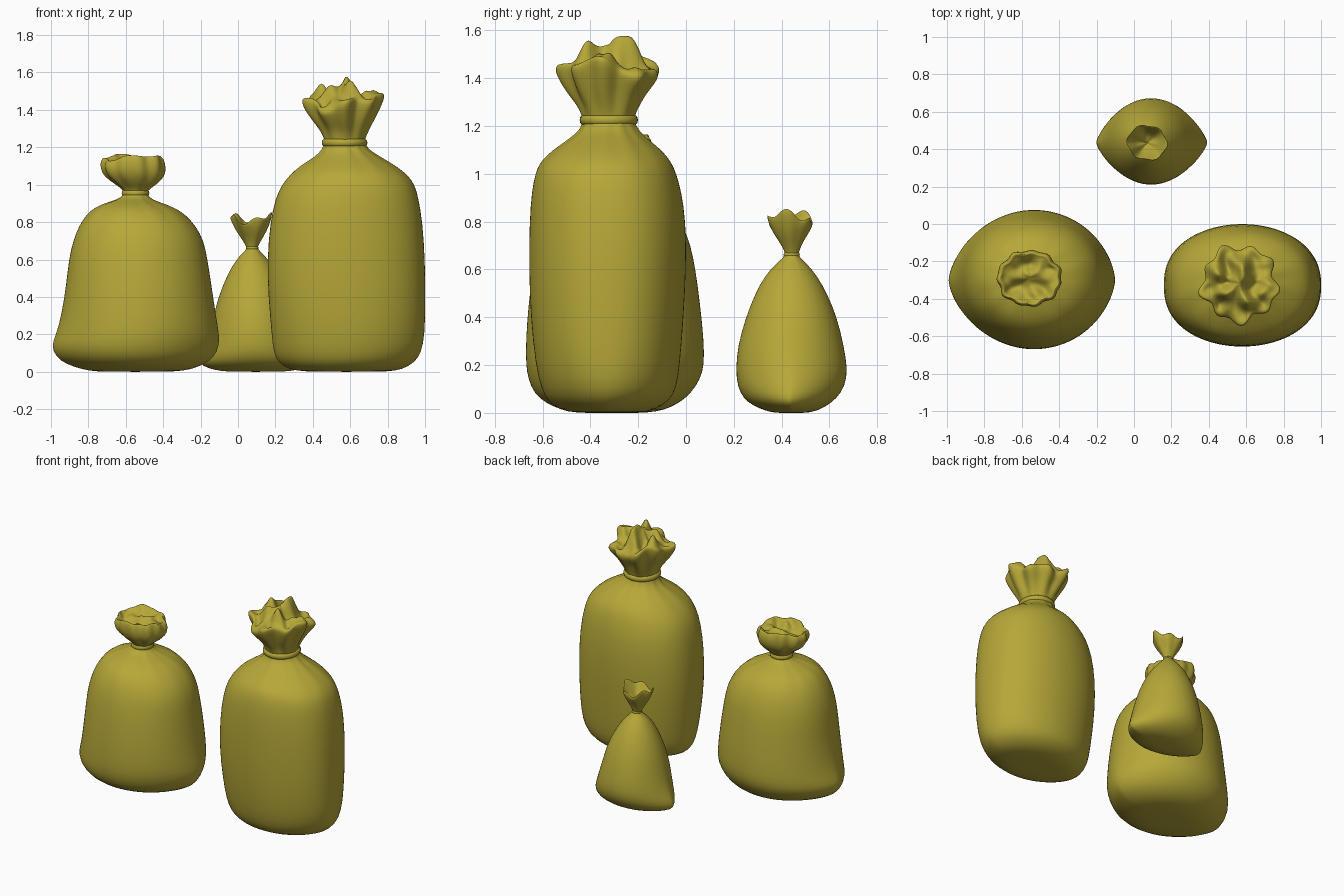
import bpy, bmesh
from math import sin, cos, pi
from mathutils import Vector, noise

mat = bpy.data.materials.new("olive_plastic")
mat.diffuse_color = (0.47, 0.39, 0.04, 1)
N = 72


def finish(ob):
    ob.data.materials.append(mat)
    for p in ob.data.polygons:
        p.use_smooth = True


def loft(name, rings, folds=9, seed=0.0, cap_first=False, cap_last=False):
    """Rings: z, x0, x1, y0, y1, end power (0.5 ellipse, more = pointed),
    pleat depth, height wave, crumple."""
    bm = bmesh.new()
    loops = []
    for z, x0, x1, y0, y1, k, pleat, wave, crumple in rings:
        loop = []
        for i in range(N):
            t = 2 * pi * i / N
            f = 1 + pleat * (0.6 * cos(folds * t + seed) + 0.4 * cos((folds - 4) * t + 2 * seed))
            s = sin(t)
            x = (x0 + x1) / 2 + (x1 - x0) / 2 * cos(t) * f
            y = (y0 + y1) / 2 + (y1 - y0) / 2 * f * (1 if s > 0 else -1) * abs(s) ** (2 * k)
            h = wave * (0.6 * cos(2 * t + seed) + 0.4 * cos(5 * t + seed))
            h += crumple * noise.noise(Vector((x * 13 + seed, y * 13, seed)))
            loop.append(bm.verts.new((x, y, z + h)))
        loops.append(loop)
    for a, b in zip(loops, loops[1:]):
        for i in range(N):
            j = (i + 1) % N
            bm.faces.new((a[i], a[j], b[j], b[i]))
    for use, loop in ((cap_first, loops[0]), (cap_last, loops[-1])):
        if use:
            c = bm.verts.new(sum((v.co for v in loop), Vector()) / N)
            for i in range(N):
                bm.faces.new((loop[i], loop[(i + 1) % N], c))
    bmesh.ops.recalc_face_normals(bm, faces=bm.faces)
    me = bpy.data.meshes.new(name)
    bm.to_mesh(me)
    bm.free()
    ob = bpy.data.objects.new(name, me)
    bpy.context.collection.objects.link(ob)
    ob.modifiers.new("smooth", "SUBSURF").levels = 1
    ob.modifiers["smooth"].render_levels = 1
    finish(ob)


def bag(name, body, ruffle, inner, tie, folds, seed):
    # filled sack, with small gathers towards the neck
    rows = [(z, a, b, c, d, k, p, 0, 0) for z, a, b, c, d, k, p in body]
    loft(name + "_body", rows, 13, seed, cap_first=True)
    # flared top, continued over the rim into the crumpled opening
    rows = [(z, a, b, c, d, 0.5, p, w, 0) for z, a, b, c, d, p, w in ruffle]
    z, x0, x1, y0, y1, p, w = ruffle[-1]
    cx, cy = (x0 + x1) / 2, (y0 + y1) / 2
    for s, dz, cr in inner:
        hx, hy = (x1 - x0) / 2 * s, (y1 - y0) / 2 * s
        rows.append((z + dz, cx - hx, cx + hx, cy - hy, cy + hy, 0.5, p * s, w * s, cr))
    loft(name + "_ruffle", rows, folds, seed, cap_last=True)
    # tie around the neck
    x, y, z, r, t = tie
    bpy.ops.mesh.primitive_torus_add(location=(x, y, z), major_radius=r, minor_radius=t,
                                     major_segments=40, minor_segments=10)
    ob = bpy.context.object
    ob.name = name + "_tie"
    ob.scale.z = 1.4
    finish(ob)


bag("tall_bag",
    [(0.0, .36, .80, -.46, -.19, .6, 0), (.012, .27, .88, -.53, -.13, .6, 0),
     (.05, .215, .945, -.58, -.07, .56, 0), (.1, .19, .98, -.605, -.04, .52, 0),
     (.2, .18, 1.0, -.63, -.025, .47, 0), (.4, .162, 1.002, -.65, -.01, .43, 0),
     (.6, .155, 1.0, -.657, .001, .42, 0), (.8, .172, .987, -.655, 0, .42, 0),
     (.93, .2, .965, -.645, -.02, .43, 0), (1.0, .235, .945, -.63, -.04, .45, .002),
     (1.05, .275, .91, -.61, -.06, .47, .006), (1.1, .33, .845, -.555, -.10, .5, .012),
     (1.15, .415, .76, -.48, -.165, .5, .025), (1.185, .45, .70, -.44, -.2, .5, .03),
     (1.22, .46, .68, -.43, -.215, .5, .01), (1.24, .465, .675, -.43, -.215, .5, 0)],
    [(1.21, .47, .67, -.425, -.22, 0, 0), (1.25, .46, .68, -.435, -.21, .03, 0),
     (1.29, .445, .695, -.45, -.19, .07, .0), (1.34, .41, .72, -.485, -.165, .11, .01),
     (1.39, .375, .75, -.51, -.13, .13, .03), (1.43, .36, .77, -.525, -.115, .14, .05)],
    [(.97, .02, 0), (.88, .025, .02), (.76, .03, .08), (.62, .05, .12), (.48, .07, .14),
     (.34, .08, .14), (.2, .09, .12), (.08, .09, .1)],
    (.57, -.323, 1.225, .108, .014), 9, 1.0)

bag("wide_bag",
    [(0.0, -.76, -.34, -.44, -.16, .65, 0), (.012, -.83, -.25, -.52, -.09, .65, 0),
     (.04, -.92, -.18, -.585, -.03, .65, 0), (.08, -.975, -.125, -.635, .02, .65, 0),
     (.14, -1.0, -.1, -.66, .06, .63, 0), (.2, -.972, -.1, -.67, .077, .57, 0),
     (.3, -.945, -.118, -.67, .075, .52, 0), (.45, -.92, -.14, -.66, .06, .49, 0),
     (.6, -.905, -.163, -.64, .04, .48, 0), (.7, -.882, -.182, -.62, .02, .48, 0),
     (.78, -.85, -.225, -.59, -.01, .48, .003), (.84, -.81, -.28, -.55, -.05, .5, .008),
     (.88, -.765, -.34, -.50, -.10, .5, .015), (.91, -.685, -.43, -.43, -.17, .5, .03),
     (.93, -.62, -.475, -.37, -.215, .5, .02), (.96, -.61, -.485, -.355, -.23, .5, 0)],
    [(.94, -.605, -.49, -.35, -.235, 0, 0), (.97, -.61, -.485, -.355, -.23, .02, 0),
     (1.0, -.65, -.435, -.39, -.195, .05, 0), (1.04, -.71, -.395, -.425, -.155, .05, 0),
     (1.08, -.73, -.385, -.44, -.14, .05, .005), (1.12, -.733, -.388, -.44, -.14, .06, .015),
     (1.145, -.72, -.40, -.43, -.15, .07, .02)],
    [(.95, .005, .01), (.88, -.01, .02), (.76, -.025, .06), (.6, -.03, .08),
     (.45, -.03, .09), (.3, -.03, .08), (.15, -.03, .06), (.05, -.03, .05)],
    (-.548, -.292, .955, .062, .012), 11, 2.3)

bag("small_bag",
    [(0.0, -.06, .25, .37, .51, .7, 0), (.01, -.13, .32, .33, .55, .72, 0),
     (.03, -.19, .38, .28, .59, .72, 0), (.06, -.208, .398, .24, .63, .7, 0),
     (.11, -.19, .375, .215, .665, .64, 0), (.18, -.16, .345, .208, .677, .58, 0),
     (.28, -.135, .31, .216, .66, .53, 0), (.4, -.105, .275, .25, .632, .5, 0),
     (.5, -.065, .23, .29, .59, .5, 0), (.57, -.028, .185, .328, .55, .5, 0),
     (.62, .008, .143, .372, .51, .5, .01), (.65, .043, .11, .41, .475, .5, .01),
     (.67, .047, .105, .415, .468, .5, 0)],
    [(.65, .05, .1, .42, .465, 0, 0), (.68, .04, .11, .41, .475, .02, 0),
     (.715, .018, .13, .39, .49, .05, 0), (.75, -.005, .15, .365, .51, .07, .005),
     (.79, -.025, .17, .345, .53, .07, .015), (.82, -.038, .178, .338, .53, .08, .035)],
    [(.95, .003, 0), (.88, -.01, 0), (.72, -.04, .01), (.55, -.07, .02), (.38, -.095, .02),
     (.2, -.11, .01), (.06, -.12, 0)],
    (.076, .442, .662, .028, .006), 6, .6)
